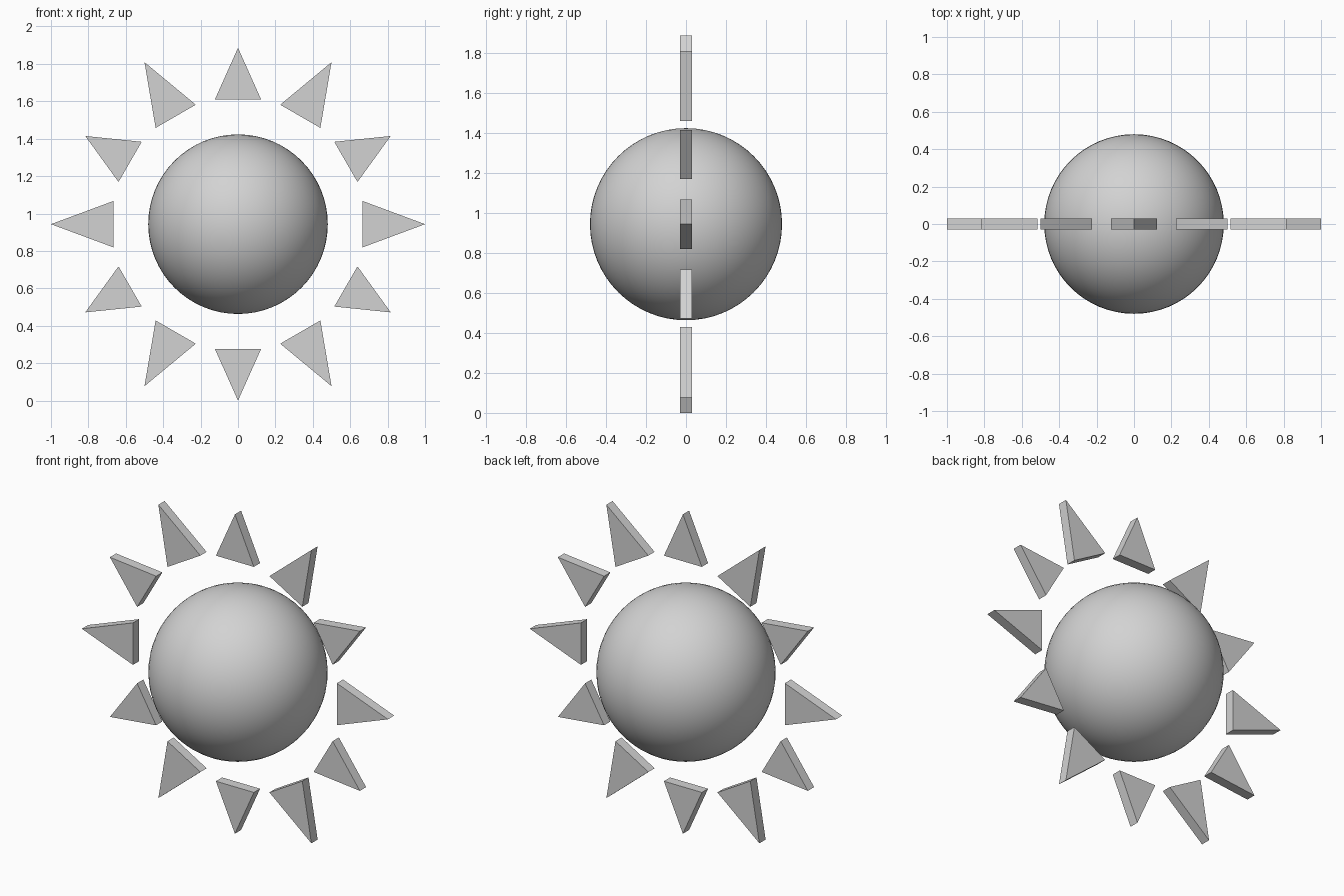
import bpy
import bmesh
import math
from mathutils import Matrix, Vector

cube = bpy.data.objects.get("Cube")
if cube:
    bpy.data.objects.remove(cube, do_unlink=True)

CENTRE = Vector((0, 0, 0.943))
BASE, HALF_WIDTH, HALF_DEPTH = 0.666, 0.124, 0.029
LONG_TIP, SHORT_TIP = 1.0, 0.943

# One flat grey for everything
grey = bpy.data.materials.new("light_grey")
grey.use_nodes = True
colour = (0.65, 0.65, 0.65, 1)
grey.diffuse_color = colour
grey.node_tree.nodes["Principled BSDF"].inputs["Base Color"].default_value = colour


def add_object(name, bm):
    bmesh.ops.recalc_face_normals(bm, faces=bm.faces)
    mesh = bpy.data.meshes.new(name)
    bm.to_mesh(mesh)
    bm.free()
    mesh.materials.append(grey)
    obj = bpy.data.objects.new(name, mesh)
    obj.location = CENTRE
    bpy.context.collection.objects.link(obj)
    return obj


def add_ray(name, tip, angle):
    """Flat triangular prism pointing outwards at an angle in the xz plane."""
    bm = bmesh.new()
    outline = [(BASE, -HALF_WIDTH), (tip, 0), (BASE, HALF_WIDTH)]
    face = bm.faces.new([bm.verts.new((x, -HALF_DEPTH, z)) for x, z in outline])
    side = bmesh.ops.extrude_face_region(bm, geom=[face])["geom"]
    moved = [v for v in side if isinstance(v, bmesh.types.BMVert)]
    bmesh.ops.translate(bm, verts=moved, vec=(0, 2 * HALF_DEPTH, 0))
    bm.transform(Matrix.Rotation(-angle, 4, "Y"))
    return add_object(name, bm)


# Round sun body
bm = bmesh.new()
bmesh.ops.create_uvsphere(bm, u_segments=64, v_segments=32, radius=0.48)
body = add_object("sun_body", bm)
body.data.shade_smooth()

# Ring of twelve rays, alternately long and short
for i in range(12):
    tip = SHORT_TIP if i % 2 else LONG_TIP
    add_ray(f"sun_ray_{i + 1}", tip, math.radians(30 * i))
